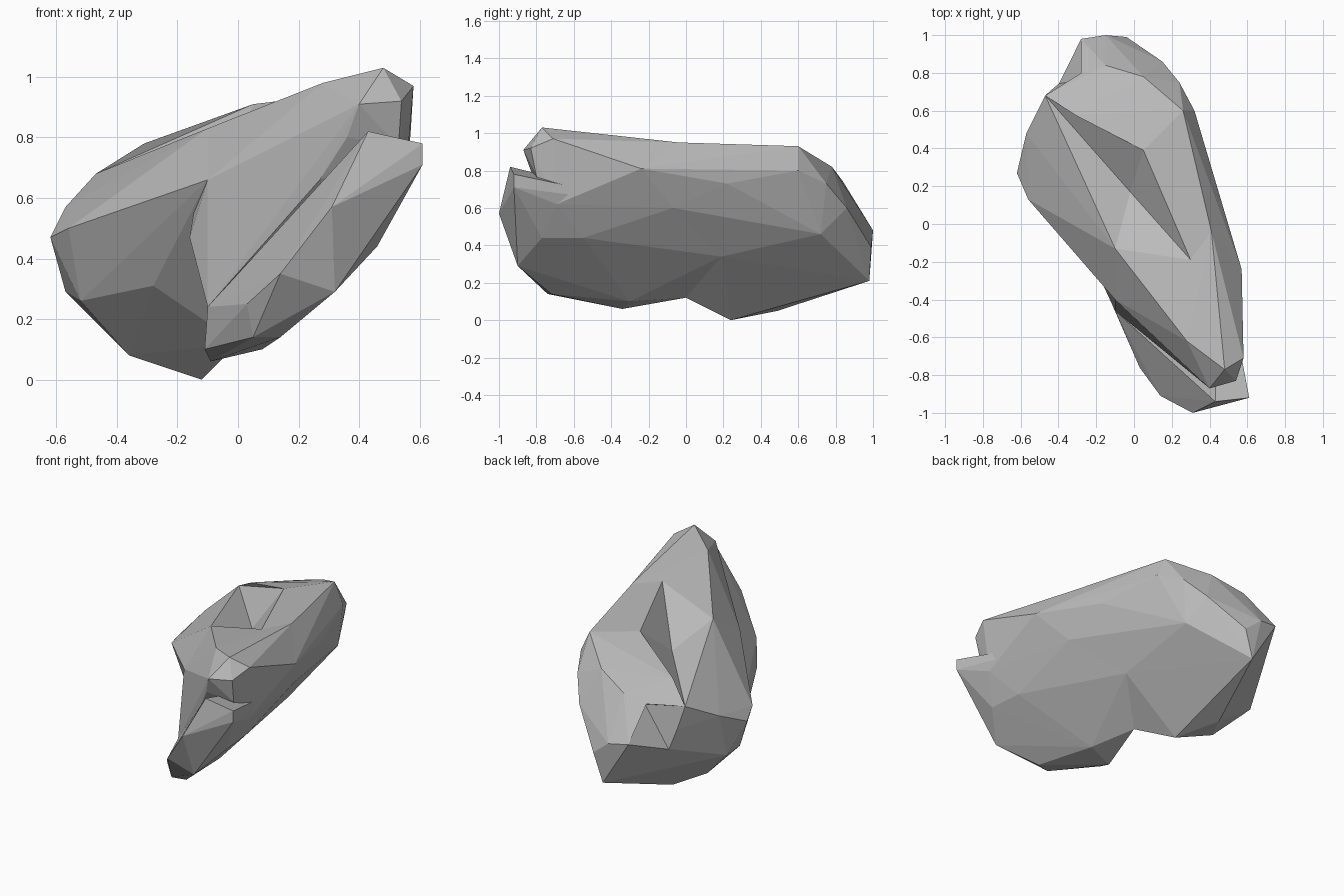
import bpy
import bmesh

default_cube = bpy.data.objects.get("Cube")
if default_cube:
    bpy.data.objects.remove(default_cube, do_unlink=True)

# One plain stone colour
stone_grey = bpy.data.materials.new("stone grey")
stone_grey.use_nodes = True
stone_colour = (0.5, 0.5, 0.5, 1)
stone_grey.diffuse_color = stone_colour
stone_grey.node_tree.nodes["Principled BSDF"].inputs["Base Color"].default_value = stone_colour


def make_chunk(name, corners):
    """Wrap a faceted convex chunk of stone around a few corner points."""
    bm = bmesh.new()
    for corner in corners:
        bm.verts.new(corner)
    hull = bmesh.ops.convex_hull(bm, input=bm.verts[:])
    loose = set(hull["geom_interior"]) | set(hull["geom_unused"])
    bmesh.ops.delete(bm, geom=[v for v in loose if isinstance(v, bmesh.types.BMVert)], context="VERTS")
    bmesh.ops.recalc_face_normals(bm, faces=bm.faces[:])
    mesh = bpy.data.meshes.new(name)
    bm.to_mesh(mesh)
    bm.free()
    mesh.materials.append(stone_grey)
    chunk = bpy.data.objects.new(name, mesh)
    bpy.context.collection.objects.link(chunk)
    return chunk


def combine(target, chunk, operation):
    """Fuse a chunk with the main stone, or carve it away, and hide the helper."""
    boolean = target.modifiers.new(chunk.name, "BOOLEAN")
    boolean.operation = operation
    boolean.solver = "EXACT"
    boolean.object = chunk
    chunk.hide_render = True
    chunk.hide_viewport = True


# Corners shared where the chunks meet
ridge_mid = (.41, -.04, .95)
ridge_left = (.3, -.19, .94)
ridge_back = (.05, .39, .91)
flank_mid = (.57, -.24, .81)
side_mid = (.45, -.07, .6)
under_mid = (.22, .19, .34)
hollow_mid = (0, 0, .12)
rim = (-.1, -.13, .83)
brow = (-.1, -.4, .66)
waist = (-.16, -.33, .47)
chin = (-.1, -.46, .24)
back_corner = (-.47, .68, .68)
back_low = (-.28, .98, .5)
notch_floor = (.55, -.69, .62)
side_low = (.44, -.55, .44)

# Broad rear body
rock = make_chunk("rock_body", [
    ridge_mid, ridge_left, ridge_back, flank_mid, side_mid, under_mid,
    hollow_mid, rim, brow, back_corner, back_low,
    (-.2, -.14, .43), (-.28, -.04, .31), (-.56, .13, .5),
    (-.62, .27, .47), (-.57, .48, .57), (-.31, .58, .78),
    (-.15, .84, .74), (.05, .78, .82), (.26, .6, .93),
    (.32, .6, .8), (.43, .22, .73), (.24, .75, .73), (.15, .86, .6),
    (.2, .72, .46), (.25, .41, .45), (-.04, .99, .39), (-.15, 1, .48),
    (-.1, .98, .21), (-.12, .24, 0), (-.25, .49, .05),
    (-.36, .3, .08), (-.57, .4, .29), (-.52, .2, .26),
])

# High front crest
crest = make_chunk("front_crest", [
    ridge_mid, ridge_left, flank_mid, side_mid, under_mid, rim, brow, waist,
    chin, notch_floor, side_low,
    (.48, -.77, 1.03), (.58, -.71, .97), (.28, -.62, .98),
    (.4, -.87, .91), (.54, -.83, .92), (.53, -.8, .77),
    (.36, -.83, .8), (.27, -.76, .66), (-.07, -.45, .4),
])

# Low front lip
lip = make_chunk("front_lip", [
    side_mid, under_mid, hollow_mid, chin, notch_floor, side_low,
    (.61, -.92, .78), (.61, -.92, .71), (.43, -.94, .82), (.31, -1, .57),
    (.14, -.91, .35), (.32, -.9, .29), (.46, -.77, .44), (.14, -.72, .14),
    (.05, -.74, .14), (.03, -.76, .25), (.08, -.3, .1), (-.09, -.34, .06),
    (-.11, -.44, .1),
])

# Shallow hollow carved into the top, and a nick at the back corner
top_hollow = make_chunk("top_hollow", [
    ridge_back, ridge_left, rim, back_corner, (-.02, .17, .72), (0, .2, 1.3),
])
back_nick = make_chunk("back_nick", [
    back_corner, back_low, (-.25, .77, .67), (-.41, .74, .39), (-.6, 1.1, .9),
])

for piece in (crest, lip):
    combine(rock, piece, "UNION")
for cutter in (top_hollow, back_nick):
    combine(rock, cutter, "DIFFERENCE")
